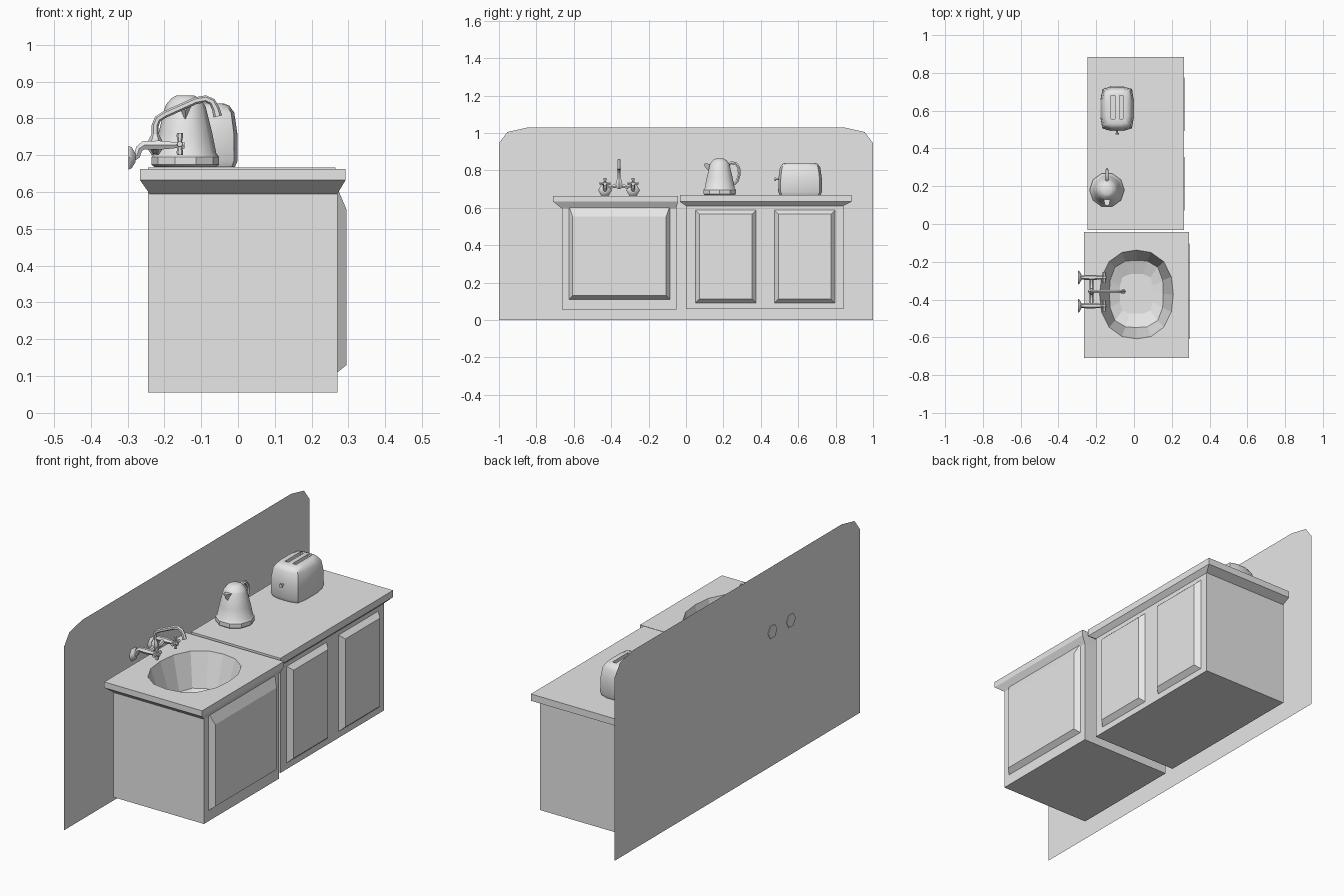
import bpy, bmesh
from math import cos, sin, pi, radians
from mathutils import Vector

if "Cube" in bpy.data.objects:
    bpy.data.objects.remove(bpy.data.objects["Cube"])

grey = bpy.data.materials.new("plain_grey")
grey.use_nodes = True
grey.diffuse_color = (0.8, 0.8, 0.8, 1)
grey.node_tree.nodes["Principled BSDF"].inputs["Base Color"].default_value = (0.8, 0.8, 0.8, 1)


def finish(obj, smooth=None):
    if not obj.data.materials:
        obj.data.materials.append(grey)
    if smooth:
        bpy.ops.object.select_all(action="DESELECT")
        obj.select_set(True)
        bpy.context.view_layer.objects.active = obj
        bpy.ops.object.shade_smooth_by_angle(angle=radians(smooth))
    return obj


def loft(name, rings, start=True, end=True, smooth=None):
    """Skin a stack of equal-length rings, with optional end caps."""
    bm = bmesh.new()
    loops = [[bm.verts.new(p) for p in ring] for ring in rings]
    n = len(loops[0])
    for a, b in zip(loops, loops[1:]):
        for i in range(n):
            j = (i + 1) % n
            bm.faces.new((a[i], a[j], b[j], b[i]))
    if start:
        bm.faces.new(loops[0][::-1])
    if end:
        bm.faces.new(loops[-1])
    mesh = bpy.data.meshes.new(name)
    bm.to_mesh(mesh)
    bm.free()
    obj = bpy.data.objects.new(name, mesh)
    bpy.context.collection.objects.link(obj)
    return finish(obj, smooth)


def rect(x0, x1, y0, y1, z):
    return [(x0, y0, z), (x1, y0, z), (x1, y1, z), (x0, y1, z)]


def rounded(x0, x1, y0, y1, z, power, n=16):
    """Superellipse ring; a high power gives a rectangle with exact corners."""
    pts = []
    for k in range(n):
        c, s = cos(2 * pi * k / n), sin(2 * pi * k / n)
        m = max(abs(c), abs(s))
        r = m if power > 20 else (abs(c) ** power + abs(s) ** power) ** (1 / power)
        pts.append(((x0 + x1 + (x1 - x0) * c / r) / 2, (y0 + y1 + (y1 - y0) * s / r) / 2, z))
    return pts


def circle(x, y, z, r, n=10):
    return [(x + r * cos(2 * pi * k / n), y + r * sin(2 * pi * k / n), z) for k in range(n)]


def tube(name, points, radius, radii=None):
    """Round pipe along a path, with an optional width factor per point."""
    curve = bpy.data.curves.new(name, "CURVE")
    curve.dimensions = "3D"
    curve.bevel_depth = radius
    curve.bevel_resolution = 1
    curve.use_fill_caps = True
    spline = curve.splines.new("POLY")
    spline.points.add(len(points) - 1)
    for i, p in enumerate(points):
        spline.points[i].co = (*p, 1)
        spline.points[i].radius = radii[i] if radii else 1
    obj = bpy.data.objects.new(name, curve)
    bpy.context.collection.objects.link(obj)
    bpy.ops.object.select_all(action="DESELECT")
    obj.select_set(True)
    bpy.context.view_layer.objects.active = obj
    bpy.ops.object.convert(target="MESH")
    return finish(bpy.context.object, 50)


def door(name, x, depth, y0, y1, z0, z1, side, low, top):
    """Raised panel with chamfered borders, facing +x."""
    loft(name, [[(x, y0, z0), (x, y1, z0), (x, y1, z1), (x, y0, z1)],
                [(x + depth, y0 + side, z0 + low), (x + depth, y1 - side, z0 + low),
                 (x + depth, y1 - side, z1 - top), (x + depth, y0 + side, z1 - top)]], start=False)


# Splashback: one thin sheet with clipped top corners
half = [(1, 0), (1, 0.945), (0.955, 1.005), (0.85, 1.028)]
outline = half + [(-y, z) for y, z in reversed(half)]
loft("splashback", [[(-0.293, y, z) for y, z in outline]], start=False)

# Cabinets
loft("sink_cabinet", [rect(-0.245, 0.27, -0.663, -0.052, z) for z in (0.055, 0.6)], end=False)
loft("counter_cabinet", [rect(-0.245, 0.243, 0, 0.842, z) for z in (0.058, 0.625)])
door("sink_door", 0.27, 0.025, -0.626, -0.086, 0.11, 0.61, 0.02, 0.02, 0.058)
for i, y in enumerate((0.05, 0.472)):
    door(f"counter_door_{i + 1}", 0.243, 0.024, y, y + 0.325, 0.09, 0.588, 0.022, 0.022, 0.022)

# Worktops; the sink top runs on into the basin
loft("counter_top", [rect(-0.245, 0.243, 0, 0.842, 0.61), rect(-0.245, 0.265, -0.033, 0.885, 0.632),
                     rect(-0.245, 0.265, -0.033, 0.885, 0.667)])
loft("sink_top_and_basin", [
    rounded(-0.24, 0.27, -0.663, -0.052, 0.595, 99),
    rounded(-0.266, 0.292, -0.71, -0.043, 0.632, 99),
    rounded(-0.266, 0.292, -0.71, -0.043, 0.662, 99),
    rounded(-0.182, 0.208, -0.608, -0.138, 0.662, 2.3),
    rounded(-0.13, 0.155, -0.548, -0.192, 0.49, 3),
    rounded(-0.075, 0.1, -0.475, -0.265, 0.465, 4)], start=False)

# Kettle
KX, KY = -0.143, 0.18
profile = [(0.668, 0.084), (0.674, 0.092), (0.695, 0.092), (0.705, 0.084), (0.76, 0.073),
           (0.832, 0.055), (0.84, 0.05), (0.855, 0.037), (0.862, 0.024)]
loft("kettle_body", [circle(KX, KY, z, r) for z, r in profile], smooth=35)
loft("kettle_spout", [[(KX - 0.02, KY - 0.04, 0.832), (KX + 0.02, KY - 0.04, 0.832), (KX, KY - 0.05, 0.785)],
                      [(KX - 0.01, KY - 0.082, 0.838), (KX + 0.01, KY - 0.082, 0.838),
                       (KX, KY - 0.08, 0.82)]], smooth=35)
tube("kettle_handle", [(KX, KY + y, z) for y, z in (
    (0.045, 0.825), (0.06, 0.84), (0.085, 0.838), (0.102, 0.815), (0.105, 0.78),
    (0.095, 0.745), (0.075, 0.725))], 0.009)

# Toaster: soft body with two slots sunk into the top
body = loft("toaster_body", [rounded(-0.17, -0.008, 0.5, 0.72, 0.668, 6),
                             rounded(-0.177, -0.001, 0.493, 0.727, 0.685, 6),
                             rounded(-0.176, -0.002, 0.494, 0.726, 0.76, 6),
                             rounded(-0.168, -0.010, 0.502, 0.718, 0.815, 6),
                             rounded(-0.155, -0.023, 0.515, 0.705, 0.834, 6),
                             rounded(-0.14, -0.038, 0.53, 0.69, 0.84, 6)])
for i, x in enumerate((-0.111, -0.067)):
    cutter = loft(f"slot_cutter_{i + 1}", [rect(x - 0.01, x + 0.01, 0.555, 0.68, z) for z in (0.79, 0.9)])
    cutter.hide_render = True
    cutter.hide_viewport = True
    cut = body.modifiers.new("slot", "BOOLEAN")
    cut.operation = "DIFFERENCE"
    cut.object = cutter
bpy.context.view_layer.update()
cut_mesh = bpy.data.meshes.new_from_object(body.evaluated_get(bpy.context.evaluated_depsgraph_get()))
body.modifiers.clear()
body.data = cut_mesh
finish(body, 45)
for i in (1, 2):
    bpy.data.objects.remove(bpy.data.objects[f"slot_cutter_{i}"])
tube("toaster_lever", [(-0.089, 0.5, 0.752), (-0.089, 0.482, 0.752), (-0.089, 0.48, 0.752),
                       (-0.089, 0.473, 0.752)], 0.005, [1, 1, 2, 2])

# Wall taps: flange, elbow pipe and cross handle on each side, joined by a bridge
TY = -0.358
for name, side in (("left", 1), ("right", -1)):
    y = TY + side * 0.075
    tube(f"{name}_flange", [(-0.297, y, 0.693), (-0.289, y, 0.693), (-0.278, y, 0.693)], 0.037, [1, 0.9, 0.35])
    tube(f"{name}_tap_pipe", [(-0.285, y, 0.693), (-0.274, y, 0.7), (-0.268, y, 0.718), (-0.255, y, 0.727),
                              (-0.215, y, 0.727), (-0.165, y, 0.727), (-0.145, y, 0.727)],
         0.011, [1, 1, 1, 1.2, 1.3, 0.8, 0.9])
    for k in range(2):
        a = pi / 2 * k
        arm = Vector((0, cos(a), sin(a))) * 0.03
        hub = Vector((-0.158, y, 0.73))
        tube(f"{name}_handle_bar_{k + 1}", [hub + arm * t for t in (-1, -0.7, 0, 0.7, 1)],
             0.008, [1, 1.1, 0.6, 1.1, 1])
    tube(f"{name}_bridge", [(-0.225, y, 0.727), (-0.225, TY + side * 0.045, 0.712),
                            (-0.225, TY + side * 0.02, 0.715), (-0.225, TY, 0.73)], 0.011)

# Swan-neck spout
tube("spout_base", [(-0.225, TY, z) for z in (0.7, 0.715, 0.74, 0.757)], 0.019, [0.5, 1, 1, 0.5])
tube("spout", [(x, TY, z) for x, z in (
    (-0.225, 0.73), (-0.225, 0.78), (-0.218, 0.798), (-0.2, 0.81), (-0.115, 0.848), (-0.088, 0.853),
    (-0.07, 0.845), (-0.06, 0.825), (-0.055, 0.805))], 0.0095, [1, 1, 1, 1, 1, 1, 1, 1.1, 1.3])
